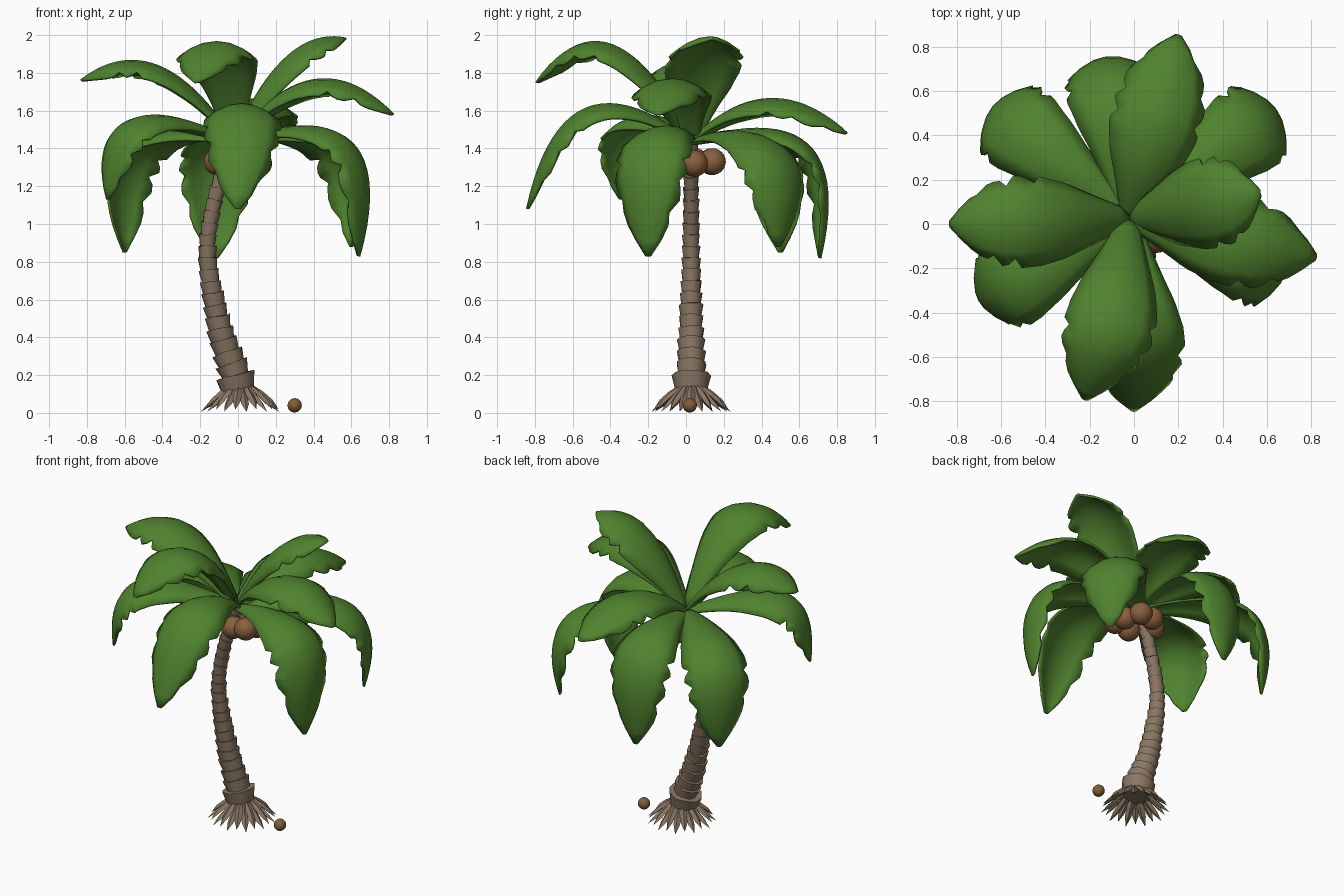
import bpy, bmesh, math, random
from mathutils import Vector, Matrix

if "Cube" in bpy.data.objects:
    bpy.data.objects.remove(bpy.data.objects["Cube"])

random.seed(4)


def material(name, rgb):
    m = bpy.data.materials.new(name)
    m.diffuse_color = (*rgb, 1)
    m.use_nodes = True
    m.node_tree.nodes["Principled BSDF"].inputs["Base Color"].default_value = m.diffuse_color
    return m


GREEN = material("leaf green", (0.08, 0.225, 0.028))
BARK = material("bark brown", (0.25, 0.18, 0.125))
NUT = material("coconut brown", (0.25, 0.115, 0.05))
OLD_NUT = material("fallen coconut brown", (0.22, 0.11, 0.04))


def finish(bm, name, mat, angle=None):
    bmesh.ops.recalc_face_normals(bm, faces=bm.faces)
    me = bpy.data.meshes.new(name)
    bm.to_mesh(me)
    bm.free()
    ob = bpy.data.objects.new(name, me)
    bpy.context.collection.objects.link(ob)
    me.materials.append(mat)
    if angle:
        bpy.ops.object.select_all(action='DESELECT')
        ob.select_set(True)
        bpy.context.view_layer.objects.active = ob
        bpy.ops.object.shade_smooth_by_angle(angle=math.radians(angle))
    return ob


def lerp_table(rows, t):
    """Interpolate rows of (key, values...) at t."""
    for a, b in zip(rows, rows[1:]):
        if t <= b[0]:
            f = (t - a[0]) / (b[0] - a[0])
            return [p + (q - p) * f for p, q in zip(a[1:], b[1:])]
    return list(rows[-1][1:])


# Trunk: overlapping flared rings along a bent path (z, x, radius)
PATH = [(0.1, 0.0, 0.098), (0.2, -0.015, 0.09), (0.23, -0.025, 0.074), (0.4, -0.085, 0.064),
        (0.6, -0.13, 0.055), (0.8, -0.163, 0.046), (0.95, -0.16, 0.042), (1.1, -0.13, 0.04),
        (1.25, -0.09, 0.037), (1.45, -0.02, 0.036)]
bm = bmesh.new()
z, SIDES = 0.12, 10
while z < 1.42:
    h = 0.08 if z < 0.15 else 0.062
    loops = []
    for zz, k in ((z - 0.012, 0.9), (z + h, 1.1)):
        x = lerp_table(PATH, zz)[0]
        r = lerp_table(PATH, z + h * 0.6)[1]
        x2 = lerp_table(PATH, zz + 0.05)[0]
        x1 = lerp_table(PATH, max(zz - 0.05, 0.1))[0]
        slope = (x2 - x1) / 0.1
        loop = []
        for i in range(SIDES):
            a = math.tau * i / SIDES + z * 3
            rr = r * k * random.uniform(0.97, 1.05)
            dx = rr * math.cos(a)
            loop.append(bm.verts.new((x + dx, 0.027 + rr * math.sin(a), zz - dx * slope
                                      + random.uniform(-0.005, 0.005))))
        loops.append(loop)
    for i in range(SIDES):
        j = (i + 1) % SIDES
        bm.faces.new((loops[0][i], loops[0][j], loops[1][j], loops[1][i]))
    bm.faces.new(loops[0])
    bm.faces.new(loops[1])
    z += h
finish(bm, "trunk", BARK, 55)

# Roots: splayed diamond-section spikes
bm = bmesh.new()
N = 22
for i in range(N):
    a = math.tau * i / N
    d = Vector((math.cos(a), math.sin(a), 0))
    s = Vector((-d.y, d.x, 0))
    reach = 0.2 + 0.012 * (i % 2)
    drop = 0.012 * (i % 2)
    rings = []
    for r, zz, w in ((0.06, 0.135, 0.018), (0.11, 0.1 - drop, 0.022), (0.16, 0.058 - drop, 0.02)):
        c = Vector((0.015, 0.027, zz)) + d * r
        n = Vector((d.x * 0.6, d.y * 0.6, 0.8))
        rings.append([bm.verts.new(c + o) for o in (s * w, n * w * 0.7, -s * w, -n * w * 0.5)])
    tip = bm.verts.new(Vector((0.015, 0.027, 0.006 + 0.012 * ((i + 1) % 2))) + d * reach)
    bm.faces.new(rings[0])
    for k in range(4):
        m = (k + 1) % 4
        for p, q in zip(rings, rings[1:]):
            bm.faces.new((p[k], p[m], q[m], q[k]))
        bm.faces.new((rings[2][k], rings[2][m], tip))
finish(bm, "roots", BARK)


# Coconuts: a bunch under the crown and one on the ground
def coconut(name, pos, r, mat):
    bm = bmesh.new()
    bmesh.ops.create_icosphere(bm, subdivisions=3, radius=r, matrix=Matrix.Translation(pos))
    finish(bm, name, mat, 40)


for i, p in enumerate([(-0.11, 0.05, 1.33), (-0.03, 0.135, 1.33), (0.06, 0.14, 1.33),
                       (0.11, 0.045, 1.32), (0.1, -0.06, 1.34), (0.0, -0.05, 1.32)]):
    coconut(f"coconut_{i + 1}", p, 0.071, NUT)
coconut("fallen_coconut", (0.30, 0.02, 0.04), 0.038, OLD_NUT)

# Fronds: arched blades with torn edges
# (tip, reach fraction at mid curve, height at mid curve, sideways bow)
FRONDS = [
    ((0.20, 0.85, 1.48), 0.50, 1.66, 0), ((-0.12, 0.71, 0.82), 0.90, 1.42, 0),
    ((-0.60, 0.50, 0.85), 0.90, 1.41, 0), ((-0.83, 0.00, 1.76), 0.50, 1.835, 0),
    ((-0.69, -0.34, 1.13), 0.80, 1.55, 0), ((-0.22, -0.79, 1.75), 0.50, 1.945, 0.03),
    ((0.00, -0.84, 1.08), 0.64, 1.61, 0.03), ((0.64, -0.20, 0.83), 0.91, 1.44, 0),
    ((0.82, -0.15, 1.58), 0.50, 1.76, 0), ((0.60, 0.49, 0.88), 0.90, 1.41, 0),
    ((0.57, 0.14, 1.98), 0.47, 1.88, 0)]
WIDTH = [(0, 0.04), (0.12, 0.09), (0.3, 0.165), (0.45, 0.197), (0.6, 0.205), (0.72, 0.195),
         (0.84, 0.16), (0.93, 0.1), (1, 0.012)]
ROWS, COLS = 22, 6
BASE = Vector((-0.02, 0.025, 1.44))

for n, (tip, frac, zmid, bow) in enumerate(FRONDS):
    tip = Vector(tip)
    flat = Vector((tip.x - BASE.x, tip.y - BASE.y, 0)).normalized()
    side = Vector((-flat.y, flat.x, 0))
    mid = BASE.lerp(tip, frac) + side * bow
    mid.z = zmid
    ctrl = mid * 2 - (BASE + tip) * 0.5
    # torn notches: a sharp cut that widens back out over the next rows
    tear = {-1: [1.0] * (ROWS + 1), 1: [1.0] * (ROWS + 1)}
    for sgn in tear:
        r = random.randint(11, 14)
        while r < ROWS - 1:
            tear[sgn][r] = random.uniform(0.8, 0.88)
            tear[sgn][r + 1] = 0.95
            r += random.randint(3, 4)
    bm = bmesh.new()
    grid = []
    for i in range(ROWS + 1):
        t = i / ROWS
        p = BASE * (1 - t) ** 2 + ctrl * 2 * t * (1 - t) + tip * t * t
        tan = ((ctrl - BASE) * (1 - t) + (tip - ctrl) * t).normalized()
        nrm = tan.cross(side).normalized()
        w = lerp_table(WIDTH, t)[0]
        row = []
        for j in range(COLS + 1):
            u = 2 * j / COLS - 1
            k = tear[1 if u > 0 else -1][i] if abs(u) > 0.9 else 1.0
            uu = u * k
            row.append(bm.verts.new(p + side * uu * w - nrm * (0.42 * w * uu * uu)))
        grid.append(row)
    for i in range(ROWS):
        for j in range(COLS):
            bm.faces.new((grid[i][j], grid[i][j + 1], grid[i + 1][j + 1], grid[i + 1][j]))
    ob = finish(bm, f"frond_{n + 1}", GREEN, 35)
    mod = ob.modifiers.new("thickness", 'SOLIDIFY')
    mod.thickness = 0.014
    mod.offset = 0
